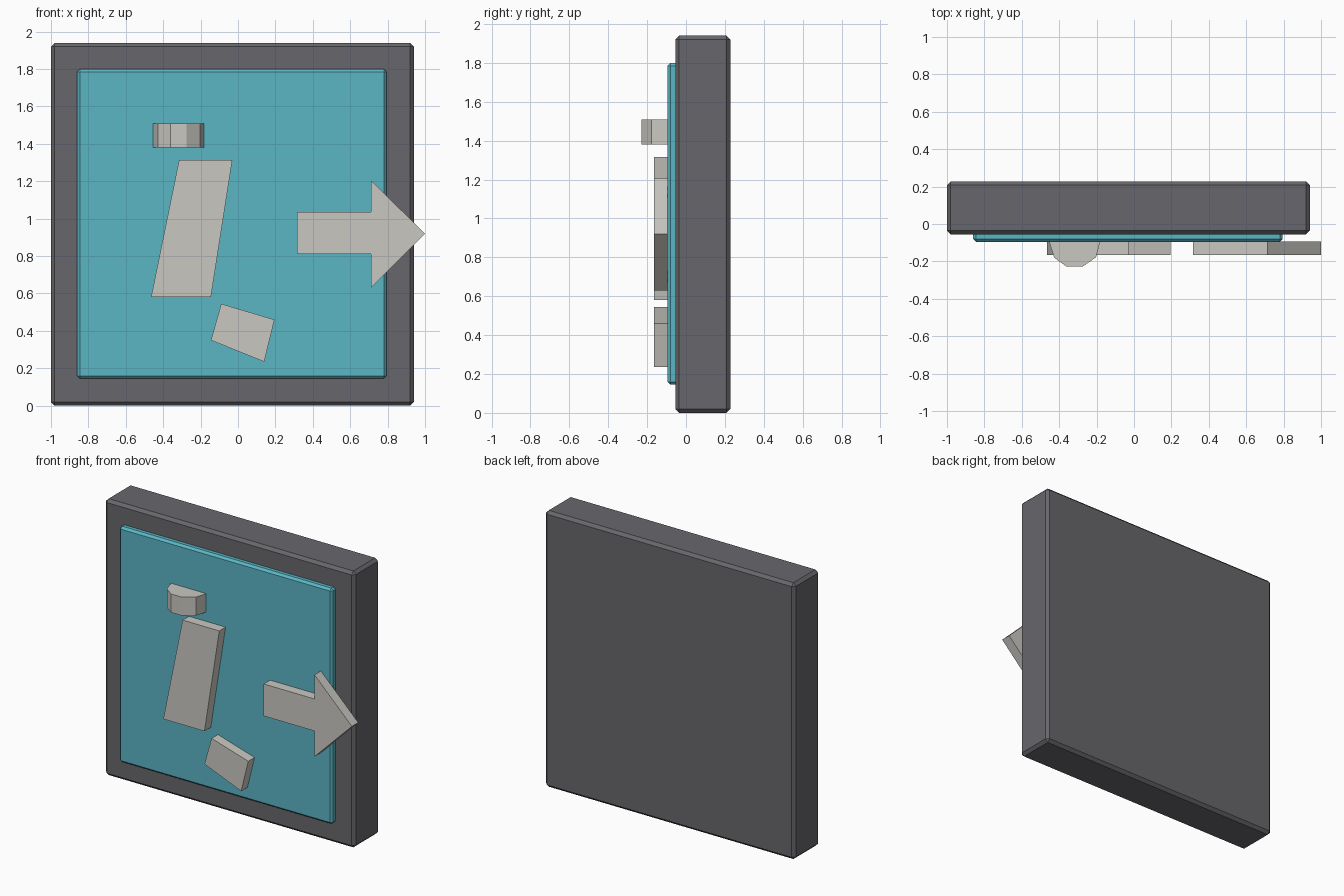
import bpy
import bmesh

cube = bpy.data.objects.get("Cube")
if cube:
    bpy.data.objects.remove(cube, do_unlink=True)


def material(name, color):
    mat = bpy.data.materials.new(name)
    mat.use_nodes = True
    mat.diffuse_color = color
    mat.node_tree.nodes["Principled BSDF"].inputs["Base Color"].default_value = color
    return mat


def prism(name, outline, offset, mat, bevel=0.0):
    """Sweep a closed 3D outline along an offset, with an optional chamfer."""
    bm = bmesh.new()
    face = bm.faces.new([bm.verts.new(p) for p in outline])
    swept = bmesh.ops.extrude_face_region(bm, geom=[face])["geom"]
    verts = [g for g in swept if isinstance(g, bmesh.types.BMVert)]
    bmesh.ops.translate(bm, verts=verts, vec=offset)
    bmesh.ops.recalc_face_normals(bm, faces=bm.faces[:])
    if bevel:
        bmesh.ops.bevel(bm, geom=bm.edges[:], offset=bevel, segments=1,
                        affect='EDGES', profile=0.5)
    mesh = bpy.data.meshes.new(name)
    bm.to_mesh(mesh)
    bm.free()
    mesh.materials.append(mat)
    obj = bpy.data.objects.new(name, mesh)
    bpy.context.collection.objects.link(obj)
    return obj


def plate(name, outline, front, back, mat, bevel=0.0):
    """Front-facing plate from an x-z outline."""
    return prism(name, [(x, front, z) for x, z in outline],
                 (0, back - front, 0), mat, bevel)


def rectangle(x0, x1, z0, z1):
    return [(x0, z0), (x1, z0), (x1, z1), (x0, z1)]


grey = material("dark grey", (0.137, 0.134, 0.149, 1))
teal = material("teal", (0.105, 0.465, 0.56, 1))
cream = material("warm white", (0.59, 0.575, 0.535, 1))

# Backing slab and raised panel
plate("backing_slab", rectangle(-1.0, 0.94, 0.0, 1.94), -0.055, 0.228, grey, 0.02)
plate("raised_panel", rectangle(-0.86, 0.795, 0.145, 1.80), -0.095, -0.02, teal, 0.015)

# Flat symbols standing proud of the panel
symbols = {
    "slanted_bar": [(-0.465, 0.58), (-0.145, 0.58), (-0.03, 1.315), (-0.315, 1.315)],
    "tilted_block": [(-0.145, 0.35), (0.14, 0.235), (0.195, 0.46), (-0.09, 0.545)],
    "arrow": [(0.315, 0.81), (0.71, 0.81), (0.71, 0.63), (1.0, 0.92),
              (0.71, 1.205), (0.71, 1.035), (0.315, 1.035)],
}
for name, outline in symbols.items():
    plate(name, outline, -0.165, -0.094, cream)

# Faceted knob, swept upward
knob = [(-0.455, -0.09), (-0.427, -0.18), (-0.36, -0.228),
        (-0.275, -0.228), (-0.203, -0.178), (-0.18, -0.09)]
prism("faceted_knob", [(x, y, 1.38) for x, y in knob], (0, 0, 0.13), cream)
